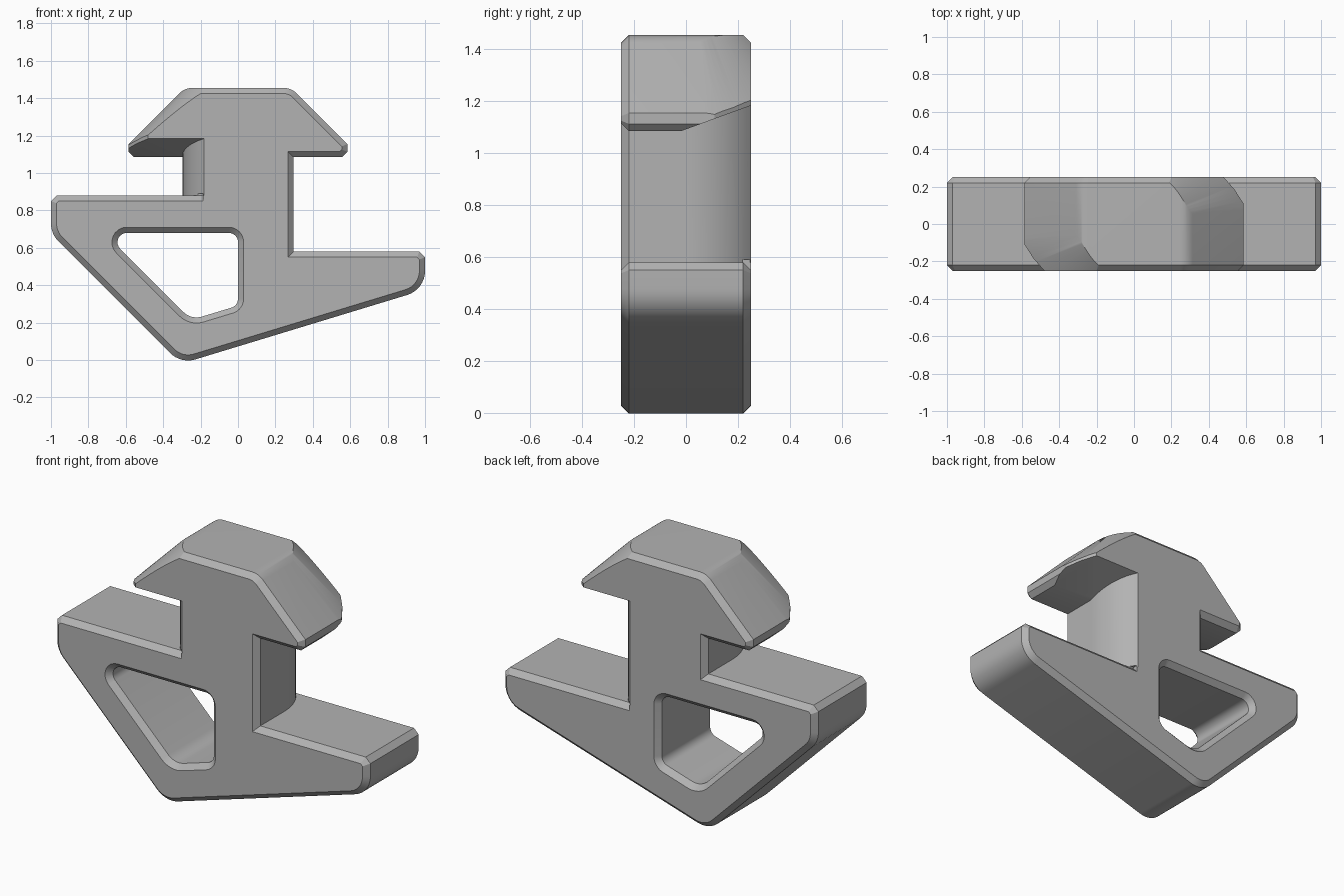
import bpy, bmesh, math
from mathutils import Vector, Matrix

if "Cube" in bpy.data.objects:
    bpy.data.objects.remove(bpy.data.objects["Cube"], do_unlink=True)

HALF = 0.25      # half thickness
CH = 0.03        # edge chamfer
SPIN = Matrix.Rotation(math.pi, 4, "Z")

grey = bpy.data.materials.new("plain_grey")
grey.use_nodes = True
colour = (0.45, 0.45, 0.45, 1)
grey.diffuse_color = colour
grey.node_tree.nodes["Principled BSDF"].inputs["Base Color"].default_value = colour


def rounded(corners, steps=8):
    """Polygon of (x, z, radius) corners with tangent arcs."""
    out = []
    for i, (x, z, r) in enumerate(corners):
        p = Vector((x, z))
        if not r:
            out.append(p)
            continue
        a = (Vector(corners[i - 1][:2]) - p).normalized()
        b = (Vector(corners[(i + 1) % len(corners)][:2]) - p).normalized()
        half = a.angle(b) / 2
        centre = p + (a + b).normalized() * r / math.sin(half)
        start = p + a * r / math.tan(half) - centre
        end = p + b * r / math.tan(half) - centre
        sweep = start.angle_signed(end)
        for k in range(steps + 1):
            t = -sweep * k / steps
            out.append(centre + Matrix.Rotation(t, 2) @ start)
    return out


def inset(points, d):
    """Mitred inward offset of a counter-clockwise polygon."""
    out = []
    for i, p in enumerate(points):
        a = (p - points[i - 1]).normalized()
        b = (points[(i + 1) % len(points)] - p).normalized()
        na, nb = Vector((-a.y, a.x)), Vector((-b.y, b.x))
        out.append(p + (na + nb) * d / (1 + na.dot(nb)))
    return out


def loft(name, rings, spin=False):
    """Closed solid from matching rings of 3D points."""
    bm = bmesh.new()
    loops = [[bm.verts.new(p) for p in ring] for ring in rings]
    n = len(loops[0])
    for lo, hi in zip(loops, loops[1:]):
        for i in range(n):
            bm.faces.new((lo[i], lo[(i + 1) % n], hi[(i + 1) % n], hi[i]))
    bm.faces.new(loops[0][::-1])
    bm.faces.new(loops[-1])
    if spin:
        bm.transform(SPIN)
    bmesh.ops.recalc_face_normals(bm, faces=bm.faces)
    mesh = bpy.data.meshes.new(name)
    bm.to_mesh(mesh)
    bm.free()
    mesh.materials.append(grey)
    ob = bpy.data.objects.new(name, mesh)
    bpy.context.collection.objects.link(ob)
    return ob


def slab(name, outline, layers):
    return loft(name, [[(p.x, y, p.y) for p in inset(outline, d)] for y, d in layers])


# Main silhouette: foot, two shelves, neck and wedge head
body = slab("slot_anchor", rounded([
    (-0.305, -0.02, 0.135), (1, 0.377, 0.135), (1, 0.55, 0), (0.97, 0.58, 0),
    (0.297, 0.58, 0), (0.297, 1.085, 0), (0.557, 1.085, 0), (0.585, 1.113, 0),
    (0.585, 1.155, 0), (0.285, 1.455, 0.1), (-0.285, 1.455, 0.1),
    (-0.585, 1.155, 0), (-0.585, 1.113, 0), (-0.557, 1.085, 0),
    (-0.297, 1.085, 0), (-0.297, 0.88, 0), (-0.97, 0.88, 0), (-1, 0.85, 0),
    (-1, 0.675, 0.135)]),
    [(-HALF, CH), (CH - HALF, 0), (HALF - CH, 0), (HALF, CH)])

# Window through the foot, flared at both faces
cutters = [slab("window_cutter", rounded([
    (-0.25, 0.215, 0.1), (0, 0.291, 0.05), (0, 0.68, 0.05), (-0.715, 0.68, 0.05)]),
    [(-HALF - 0.01, -CH - 0.01), (CH - HALF, 0), (HALF - CH, 0), (HALF + 0.01, -CH - 0.01)])]

# Turning clearances on two opposite corners
for spin, shelf in ((False, 0.58), (True, 0.88)):
    # Rounded neck with a ramp under the head
    radius, arc = 0.33, []
    for k in range(13):
        t = math.radians(54) * k / 12
        arc.append((0.297 - radius + radius * math.cos(t), radius * math.sin(t)))
    plan = [(0.297, -0.02)] + arc + [(0.7, arc[-1][1]), (0.7, -0.02)]
    cutters.append(loft("neck_cutter", [
        [(x, y, shelf) for x, y in plan],
        [(x, y, 1.085 + 0.365 * (y + 0.02)) for x, y in plan]], spin))
    # Shelf chamfer continued under the rounded neck
    edge = [(HALF - CH, shelf), (HALF + 0.02, shelf - CH - 0.02), (HALF + 0.02, shelf + 0.01),
            (HALF - CH, shelf + 0.01)]
    cutters.append(loft("shelf_cutter", [[(x, y, z) for y, z in edge] for x in (0.187, 0.31)], spin))
    # Conical flank of the head
    section = [(0.28, 1.465), (0.645, 1.1), (0.9, 1.1), (0.9, 1.465)]
    cutters.append(loft("cone_cutter", [
        [(r * math.cos(t), r * math.sin(t), z) for r, z in section]
        for t in (math.radians(3 * k) for k in range(29))], spin))
    # Trimmed tip of the head
    tip = [(0.592, 0.095), (0.585, 0.11), (0.537, 0.185), (0.48, 0.25), (0.47, 0.262), (0.65, 0.262), (0.65, 0.095)]
    cutters.append(loft("tip_cutter", [[(x, y, z) for x, y in tip] for z in (1.0, 1.28)], spin))

bpy.context.view_layer.objects.active = body
for cutter in cutters:
    cutter.hide_render = True
    mod = body.modifiers.new("cut", "BOOLEAN")
    mod.operation, mod.solver, mod.object = "DIFFERENCE", "EXACT", cutter
    bpy.ops.object.modifier_apply(modifier=mod.name)
    bpy.data.objects.remove(cutter, do_unlink=True)

# Smooth curves, crisp chamfers
bpy.ops.object.select_all(action="DESELECT")
body.select_set(True)
bpy.ops.object.shade_smooth_by_angle(angle=math.radians(25))
